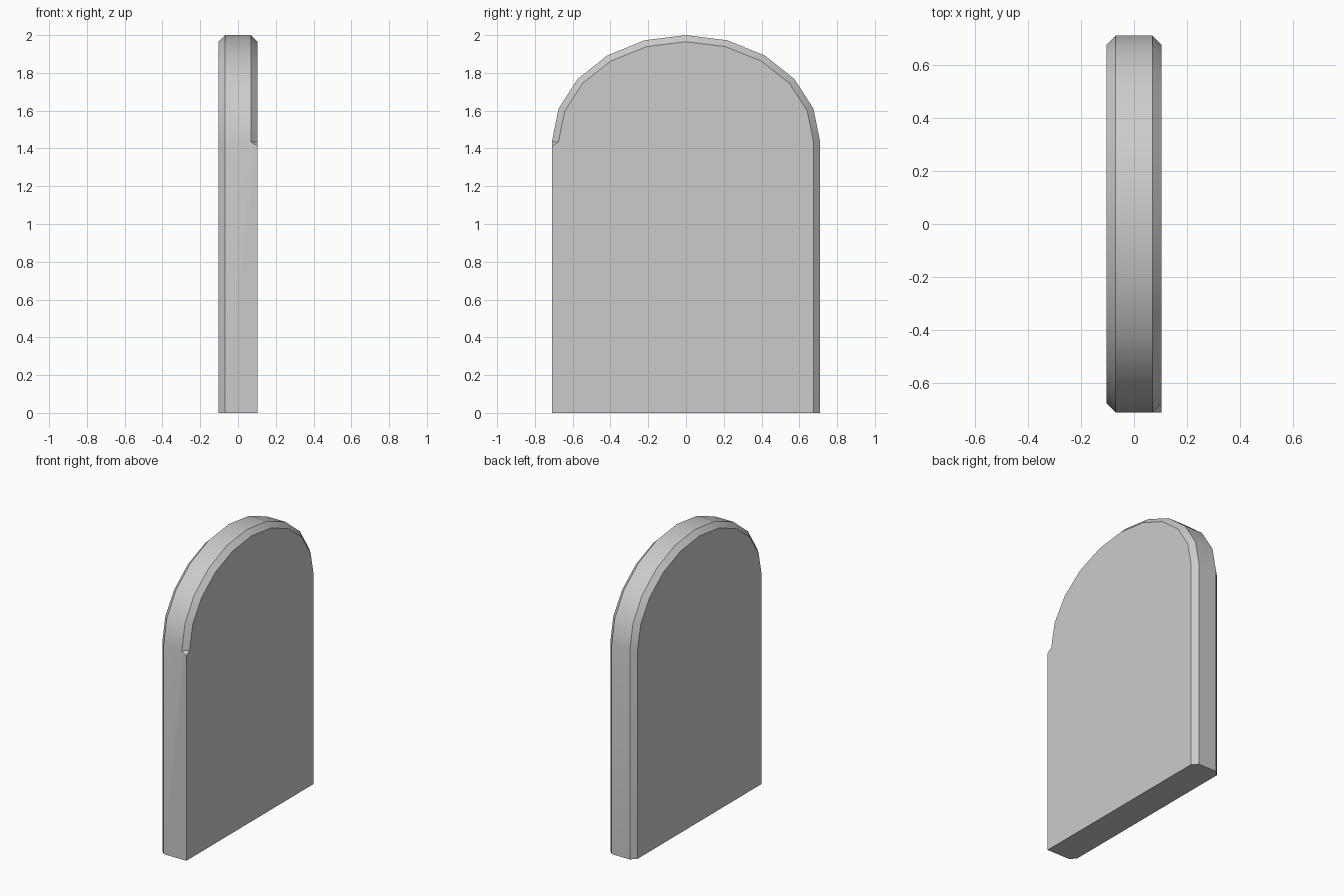
import bpy, bmesh, math

if "Cube" in bpy.data.objects:
    bpy.data.objects.remove(bpy.data.objects["Cube"])

HALF_W, HALF_T, SPRING, RISE, CHAMFER, STEPS = 0.71, 0.104, 1.435, 0.565, 0.035, 10


def arch_ring(bm, x, inset):
    """Arched outline from the back foot over the top to the front foot."""
    a, b = HALF_W - inset, RISE - inset
    pts = [(a, 0)]
    for i in range(STEPS + 1):
        t = math.pi * i / STEPS
        pts.append((a * math.cos(t), SPRING + b * math.sin(t)))
    pts.append((-a, 0))
    return [bm.verts.new((x, y, z)) for y, z in pts]


bm = bmesh.new()
left_face = arch_ring(bm, -HALF_T, CHAMFER)
left_rim = arch_ring(bm, CHAMFER - HALF_T, 0)
right_rim = arch_ring(bm, HALF_T - CHAMFER, 0)
right_face = arch_ring(bm, HALF_T, CHAMFER)

# Right front edge is square below the arch, where the chamfer stops
bm.verts.remove(right_rim.pop())
bm.verts.remove(right_face.pop())
stop = bm.verts.new((HALF_T, -HALF_W, SPRING - 0.024))
foot = bm.verts.new((HALF_T, -HALF_W, 0))

# Chamfers and rim band
for r0, r1 in ((left_face, left_rim), (left_rim, right_rim), (right_rim, right_face)):
    for i in range(min(len(r0), len(r1)) - 1):
        bm.faces.new((r0[i], r0[i + 1], r1[i + 1], r1[i]))

# Front side, chamfer stop, broad faces and underside
bm.faces.new((left_rim[-2], left_rim[-1], foot, stop, right_rim[-1]))
bm.faces.new((right_rim[-1], stop, right_face[-1]))
bm.faces.new(left_face)
bm.faces.new(right_face + [stop, foot])
bm.faces.new((left_face[0], left_rim[0], right_rim[0], right_face[0],
              foot, left_rim[-1], left_face[-1]))
bmesh.ops.recalc_face_normals(bm, faces=bm.faces[:])

mesh = bpy.data.meshes.new("arched_slab")
bm.to_mesh(mesh)
bm.free()
slab = bpy.data.objects.new("arched_slab", mesh)
bpy.context.collection.objects.link(slab)
bpy.context.view_layer.objects.active = slab
slab.select_set(True)
bpy.ops.object.shade_smooth_by_angle(angle=math.radians(30))
